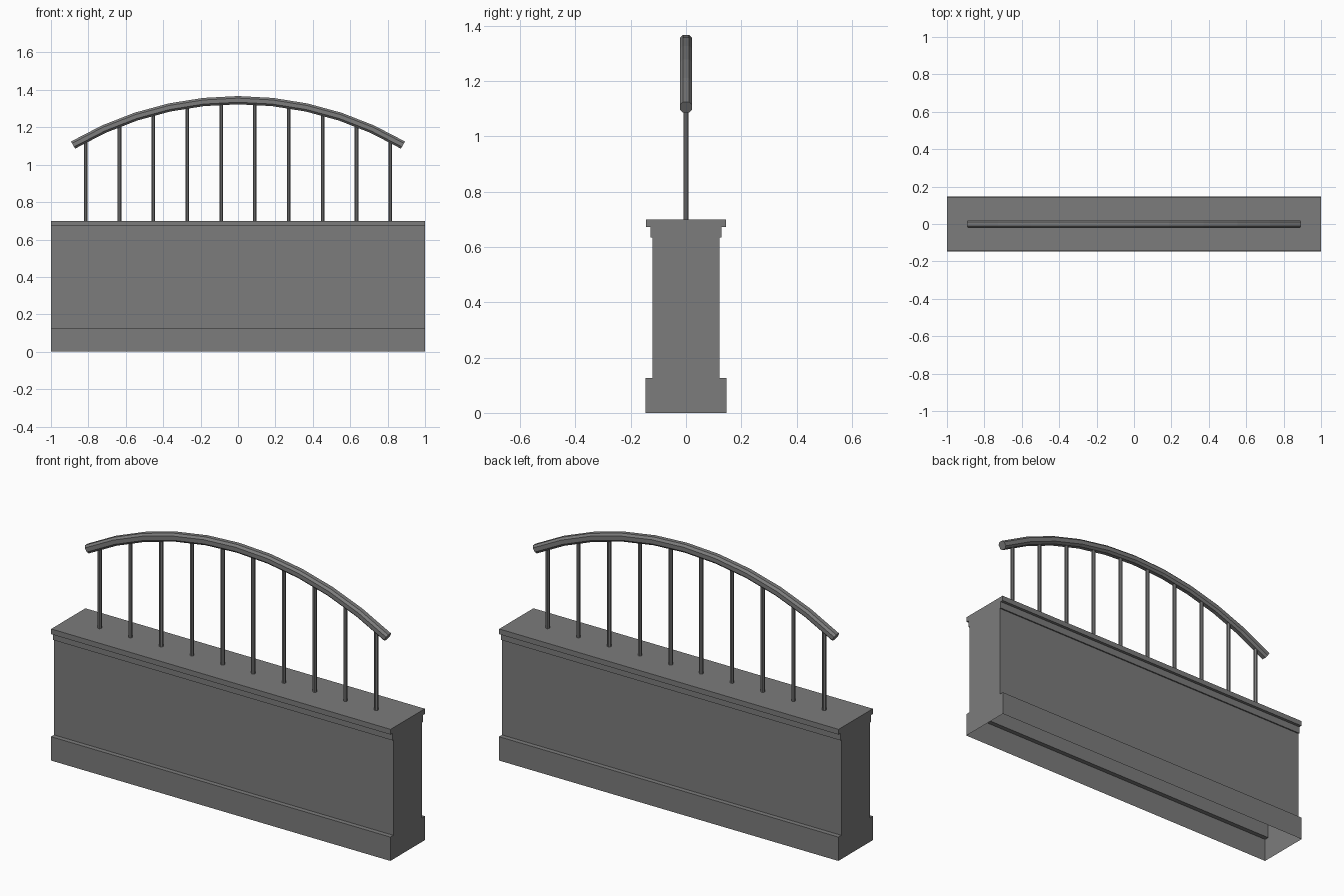
import bpy
import bmesh
from math import sin, cos, asin, pi
from mathutils import Vector

if "Cube" in bpy.data.objects:
    bpy.data.objects.remove(bpy.data.objects["Cube"])

# One grey for the whole model
grey = bpy.data.materials.new("stone_grey")
grey.use_nodes = True
colour = (0.2, 0.2, 0.2, 1)
grey.diffuse_color = colour
grey.node_tree.nodes["Principled BSDF"].inputs["Base Color"].default_value = colour


def finish(bm, name):
    bmesh.ops.recalc_face_normals(bm, faces=bm.faces)
    mesh = bpy.data.meshes.new(name)
    bm.to_mesh(mesh)
    bm.free()
    mesh.materials.append(grey)
    obj = bpy.data.objects.new(name, mesh)
    bpy.context.collection.objects.link(obj)
    return obj


def loft(bm, rings, skip=()):
    """Bridge equal rings of points and cap both ends."""
    loops = [[bm.verts.new(p) for p in ring] for ring in rings]
    n = len(loops[0])
    for a, b in zip(loops, loops[1:]):
        for i in range(n):
            if i not in skip:
                j = (i + 1) % n
                bm.faces.new((a[i], a[j], b[j], b[i]))
    bm.faces.new(loops[0])
    bm.faces.new(loops[-1])


# Wall: stepped section with plinth and coping, open underneath
half = [(0.146, 0), (0.146, 0.127), (0.121, 0.127), (0.121, 0.635),
        (0.128, 0.635), (0.128, 0.672), (0.144, 0.672), (0.144, 0.70)]
section = half + [(-y, z) for y, z in reversed(half)]
bm = bmesh.new()
loft(bm, [[(x, y, z) for y, z in section] for x in (-1, 1)],
     skip=(len(section) - 1,))
finish(bm, "wall")

# Handrail: eight-sided section swept along an arc
END, APEX, DROP = 0.882, 1.345, 0.24
RADIUS = (END ** 2 + DROP ** 2) / (2 * DROP)
SPAN = asin(END / RADIUS)
W, F = 0.022, 0.011
rail = [(W, F), (F, W), (-F, W), (-W, F), (-W, -F), (-F, -W), (F, -W), (W, -F)]
STEPS = 5
rings = []
for k in range(-STEPS, STEPS + 1):
    a = SPAN * k / STEPS
    out = Vector((sin(a), 0, cos(a)))
    centre = Vector((0, 0, APEX - RADIUS)) + out * RADIUS
    rings.append([centre + out * h + Vector((0, y, 0)) for y, h in rail])
bm = bmesh.new()
loft(bm, rings)
finish(bm, "handrail")

# Balusters: evenly spaced rods from the coping up into the handrail
COUNT, GAP, ROD = 10, 0.181, 0.0105
for i in range(COUNT):
    x = (i - (COUNT - 1) / 2) * GAP
    top = APEX - RADIUS + (RADIUS ** 2 - x ** 2) ** 0.5 - 0.008
    angles = [2 * pi * (s + 0.5) / 8 for s in range(8)]
    bm = bmesh.new()
    loft(bm, [[(x + ROD * cos(a), ROD * sin(a), z) for a in angles]
              for z in (0.698, top)])
    finish(bm, f"baluster_{i + 1}")
